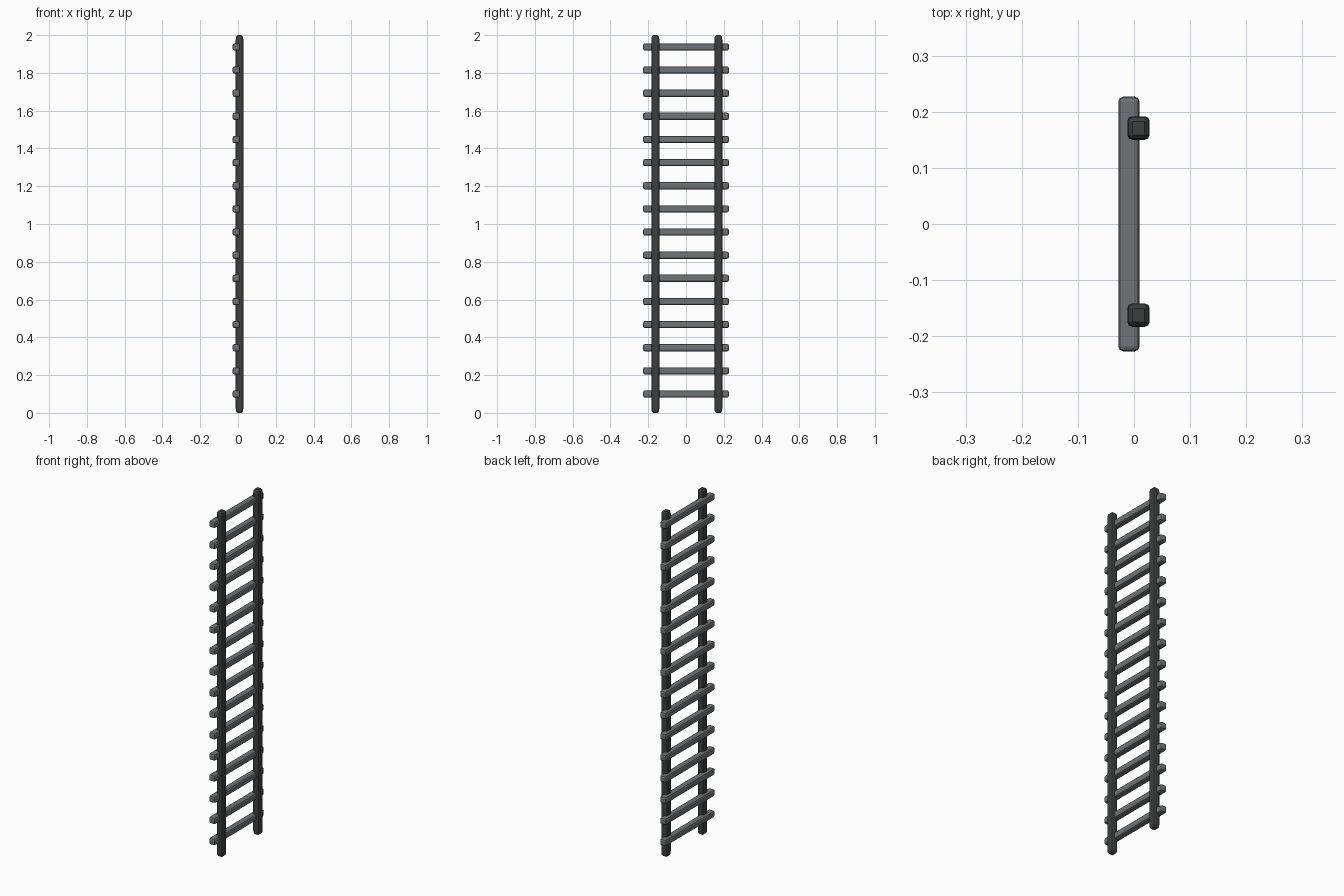
import bpy, bmesh
from mathutils import Matrix, Vector

if "Cube" in bpy.data.objects:
    bpy.data.objects.remove(bpy.data.objects["Cube"])


def material(name, rgb):
    m = bpy.data.materials.new(name)
    m.diffuse_color = (*rgb, 1)
    m.use_nodes = True
    m.node_tree.nodes["Principled BSDF"].inputs["Base Color"].default_value = m.diffuse_color
    return m


def bar(name, center, size, mat, bevel=0.009, stretch=(1, 1, 1)):
    """Rounded bar; stretch lengthens the bevel along an axis for tapered ends."""
    s = Vector(stretch)
    bm = bmesh.new()
    bmesh.ops.create_cube(bm, size=1)
    bmesh.ops.scale(bm, vec=[a / b for a, b in zip(size, s)], verts=bm.verts)
    bmesh.ops.bevel(bm, geom=bm.edges[:], offset=bevel, segments=2,
                    profile=0.5, affect='EDGES')
    bmesh.ops.scale(bm, vec=s, verts=bm.verts)
    bmesh.ops.recalc_face_normals(bm, faces=bm.faces)
    me = bpy.data.meshes.new(name)
    bm.to_mesh(me)
    bm.free()
    me.materials.append(mat)
    ob = bpy.data.objects.new(name, me)
    ob.location = center
    bpy.context.collection.objects.link(ob)
    return ob


dark = material("dark_metal", (0.047, 0.05, 0.05))
grey = material("grey_metal", (0.16, 0.175, 0.18))

# two upright rails
for name, y in (("left_rail", -0.1625), ("right_rail", 0.171)):
    bar(name, (0.008, y, 1.0), (0.04, 0.042, 2.0), dark, stretch=(1, 1, 2.5))

# sixteen rungs, set slightly behind the rails and overhanging both sides
for i in range(16):
    bar(f"rung_{i + 1}", (-0.009, 0, 0.1 + i * 0.1225), (0.038, 0.454, 0.038), grey)
